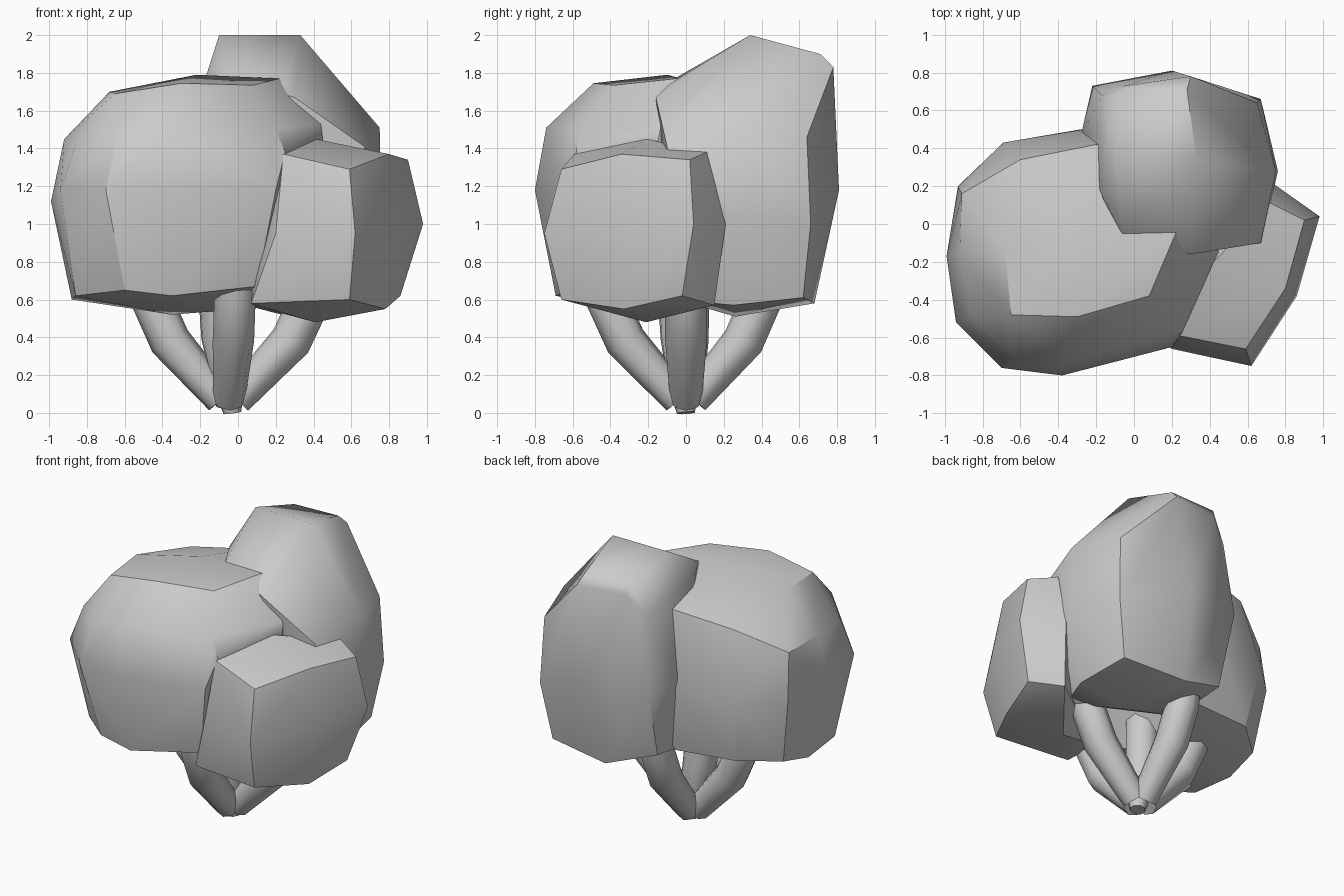
import bpy, bmesh, math


def foliage(name, points, angle=30):
    """Faceted leaf clump: convex hull of a few corners, sharp where it bends hard."""
    bm = bmesh.new()
    for p in points:
        bm.verts.new(p)
    bmesh.ops.convex_hull(bm, input=bm.verts)
    loose = [v for v in bm.verts if not v.link_faces]
    bmesh.ops.delete(bm, geom=loose, context='VERTS')
    bmesh.ops.recalc_face_normals(bm, faces=bm.faces)
    me = bpy.data.meshes.new(name)
    bm.to_mesh(me)
    bm.free()
    ob = bpy.data.objects.new(name, me)
    bpy.context.collection.objects.link(ob)
    bpy.ops.object.select_all(action='DESELECT')
    ob.select_set(True)
    bpy.context.view_layer.objects.active = ob
    bpy.ops.object.shade_smooth_by_angle(angle=math.radians(angle))
    return ob


def stem(name, path):
    """Round stem along (x, y, z, radius) points."""
    cu = bpy.data.curves.new(name, 'CURVE')
    cu.dimensions = '3D'
    cu.bevel_depth = 1.0
    cu.bevel_resolution = 2
    cu.use_fill_caps = True
    sp = cu.splines.new('POLY')
    sp.points.add(len(path) - 1)
    for pt, (x, y, z, r) in zip(sp.points, path):
        pt.co = (x, y, z, 1)
        pt.radius = r
    ob = bpy.data.objects.new(name, cu)
    bpy.context.collection.objects.link(ob)


# large clump on the left
foliage("foliage_left", [
    (-.68, -.15, 1.70), (-.65, -.48, 1.69), (-.30, -.49, 1.745), (.08, -.38, 1.735),
    (.22, -.05, 1.77), (-.22, -.10, 1.79), (-.60, .34, 1.59), (-.20, .42, 1.65), (.20, .32, 1.68),
    (-.92, -.15, 1.45), (-.91, .16, 1.44), (-.86, -.48, 1.42), (-.64, -.70, 1.46),
    (-.35, -.74, 1.51), (.20, -.57, 1.50), (.44, -.13, 1.53), (.45, -.15, 1.43), (.25, -.58, 1.38),
    (-.99, -.17, 1.12), (-.93, .20, 1.12), (-.69, .43, 1.12), (-.28, .50, 1.14), (.20, .48, 1.12),
    (-.94, -.52, 1.18), (-.70, -.76, 1.18), (-.38, -.80, 1.18), (.20, -.65, 1.18),
    (-.88, -.10, .60), (-.86, -.42, .62), (-.60, -.66, .65), (-.35, -.69, .62), (.10, -.55, .67),
    (-.35, -.15, .52), (-.10, -.15, .54), (-.86, .15, .66), (-.63, .35, .68), (-.20, .40, .66),
])

# smaller clump at the front right
foliage("foliage_right", [
    (.59, -.66, 1.29), (.80, -.34, 1.37), (.90, .02, 1.34), (.98, .04, 1.0),
    (.62, -.75, .95), (.86, -.38, .97), (.59, -.66, .60), (.78, -.33, .55), (.86, -.02, .62),
    (.24, -.59, 1.37), (.20, -.66, .95), (.07, -.57, .58), (.41, -.21, 1.45), (.72, .11, 1.38),
    (.41, -.21, .48), (.70, .15, .57), (.74, .21, 1.0), (.10, -.20, 1.0), (.07, -.30, .57),
])

# tall clump at the back
foliage("foliage_back", [
    (-.10, .34, 2.0), (.33, .34, 2.0), (-.06, .71, 1.89), (.28, .71, 1.90),
    (-.05, .73, 1.83), (.30, .78, 1.83), (-.06, -.06, 1.77), (.24, -.09, 1.74), (.30, -.16, 1.67),
    (.75, .28, 1.51), (.65, .64, 1.46), (.67, -.10, 1.41), (-.17, .15, 1.78), (-.17, .68, 1.70),
    (.76, .28, 1.05), (.67, .66, 1.0), (.20, .81, 1.18), (-.22, .73, 1.18), (-.28, .47, 1.20),
    (.68, -.08, 1.0), (-.12, 0, 1.1), (.60, .62, .61), (.15, .68, .58), (-.20, .60, .70),
    (.27, .26, .51), (.65, .25, .57), (.52, -.05, .60), (-.15, .25, .62),
], angle=46)

# four splayed stems and one upright stem, sharing a foot
for side, (dx, dy) in {"left": (-.97, .03), "front": (.08, -1.0),
                       "right": (1.03, .0), "back": (-.03, .95)}.items():
    stem("stem_" + side, [(dx * r - .05, dy * r, z, w) for r, z, w in
                          ((.04, .07, .085), (.32, .38, .11), (.42, .60, .11), (.45, .72, .10))])
stem("stem_centre", [(-.03, 0, .0, .05), (-.05, -.01, .15, .09),
                     (-.09, -.03, .4, .11), (-.11, -.05, .7, .11)])
